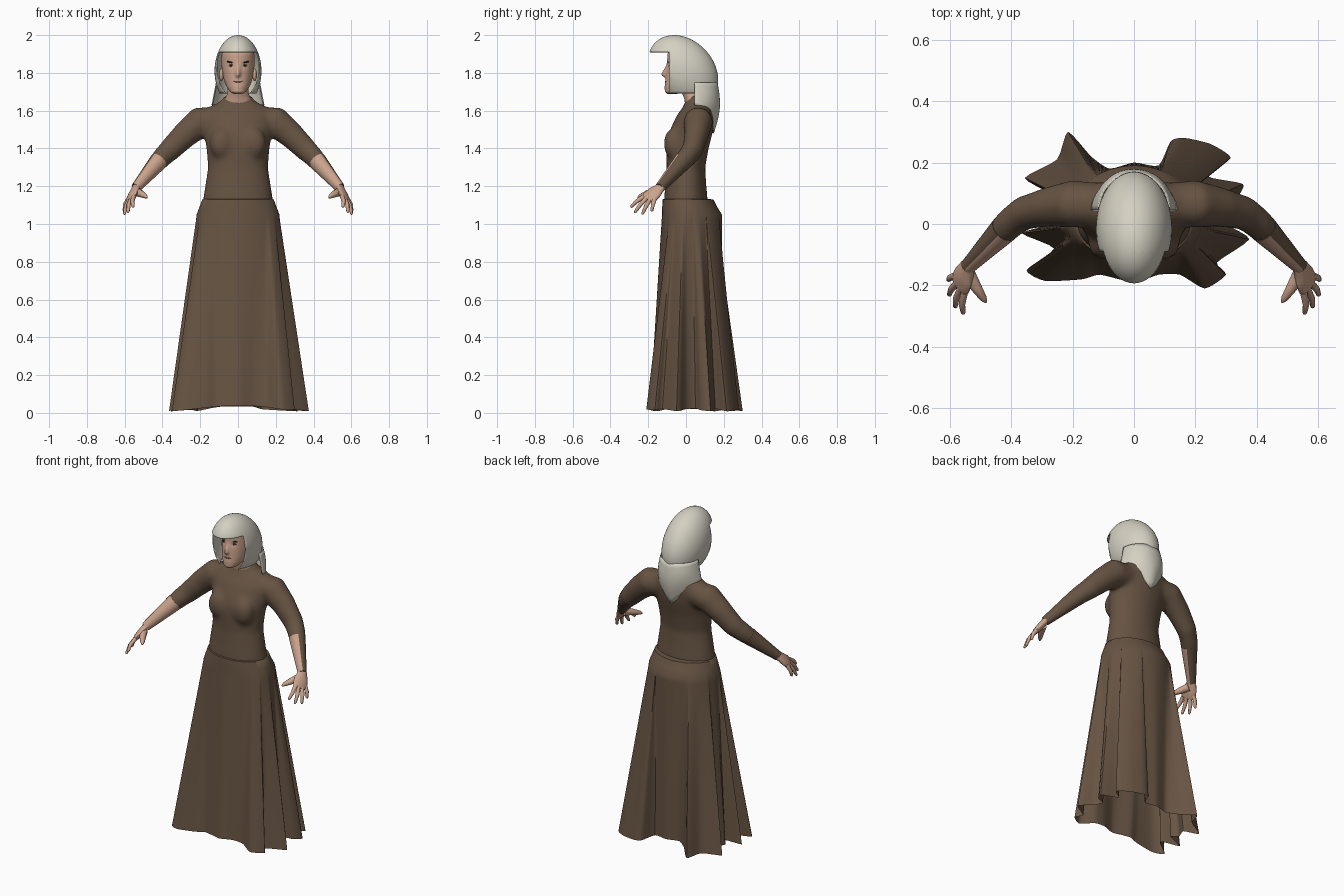
import bpy, bmesh
from math import sin, cos, pi, atan2, radians, exp
from mathutils import Vector, Matrix

if "Cube" in bpy.data.objects:
    bpy.data.objects.remove(bpy.data.objects["Cube"], do_unlink=True)


def material(name, *rgb):
    m = bpy.data.materials.new(name)
    m.use_nodes = True
    m.diffuse_color = (*rgb, 1)
    bsdf = next(n for n in m.node_tree.nodes if n.type == "BSDF_PRINCIPLED")
    bsdf.inputs["Base Color"].default_value = (*rgb, 1)
    bsdf.inputs["Roughness"].default_value = .8
    return m


brown = material("brown cloth", .135, .088, .056)
skin = material("skin", .6, .37, .265)
linen = material("pale linen", .66, .63, .54)
dark = material("dark hair", .03, .02, .015)
lip = material("lip", .3, .19, .16)
white = material("eye white", .6, .56, .52)


def finish(name, bm, *mats, smooth=40, mirror=False):
    bmesh.ops.recalc_face_normals(bm, faces=bm.faces)
    mesh = bpy.data.meshes.new(name)
    bm.to_mesh(mesh)
    bm.free()
    obj = bpy.data.objects.new(name, mesh)
    bpy.context.collection.objects.link(obj)
    for m in mats:
        mesh.materials.append(m)
    bpy.ops.object.select_all(action="DESELECT")
    obj.select_set(True)
    bpy.context.view_layer.objects.active = obj
    bpy.ops.object.shade_smooth_by_angle(angle=radians(smooth))
    if mirror:
        obj.modifiers.new("mirror", "MIRROR")
    return obj


def loft(bm, rings, closed=True, caps=(True, True)):
    rows = [[bm.verts.new(p) for p in ring] for ring in rings]
    n = len(rows[0])
    faces = []
    for a, b in zip(rows, rows[1:]):
        for i in range(n if closed else n - 1):
            j = (i + 1) % n
            faces.append(bm.faces.new((a[i], a[j], b[j], b[i])))
    for row, cap in zip((rows[0], rows[-1]), caps):
        if cap and closed:
            bm.faces.new(row)
    return faces


def oval(z, rx, front, back, n=32):
    mid, half = (front + back) / 2, (back - front) / 2
    return [(rx * cos(2 * pi * i / n), mid + half * sin(2 * pi * i / n), z) for i in range(n)]


def tube(bm, path, side=(0, 0, 1), n=12, sx=1):
    # path items: (point, radius along side, radius across)
    pts = [Vector(p[0]) for p in path]
    rings = []
    for i, (_, ra, rb) in enumerate(path):
        d = (pts[min(i + 1, len(pts) - 1)] - pts[max(i - 1, 0)]).normalized()
        u = Vector(side)
        u = (u - d * u.dot(d)).normalized()
        v = d.cross(u)
        ring = [pts[i] + u * ra * cos(2 * pi * k / n) + v * rb * sin(2 * pi * k / n) for k in range(n)]
        rings.append([(p.x * sx, p.y, p.z) for p in ring])
    return loft(bm, rings)


def ball(bm, loc, size, tilt=0, seg=16):
    mat = Matrix.Translation(loc) @ Matrix.Rotation(tilt, 4, "Y") @ Matrix.Diagonal((*size, 1))
    bmesh.ops.create_uvsphere(bm, u_segments=seg, v_segments=seg // 2 + 2, radius=1, matrix=mat)


# Bodice with sleeves, fused into one cloth surface
bm = bmesh.new()
loft(bm, [oval(*r) for r in (
    (1.06, .185, -.112, .115), (1.13, .186, -.117, .115), (1.2, .175, -.11, .108),
    (1.3, .159, -.103, .102), (1.4, .168, -.105, .12), (1.45, .175, -.1, .133),
    (1.5, .182, -.084, .145), (1.57, .187, -.052, .152), (1.615, .165, -.02, .147),
    (1.645, .1, -.003, .122), (1.685, .066, .002, .1))])
for s in (1, -1):
    ball(bm, (s * .085, -.064, 1.425), (.066, .055, .085))
    tube(bm, [((.1, .065, 1.55), .07, .07), ((.2, .065, 1.54), .084, .078),
              ((.28, .055, 1.473), .071, .065), ((.36, .035, 1.393), .062, .056),
              ((.4, .005, 1.355), .056, .052), ((.445, -.04, 1.303), .047, .045)], n=20, sx=s)
bodice = finish("bodice", bm, brown)
remesh = bodice.modifiers.new("fuse", "REMESH")
remesh.mode, remesh.voxel_size, remesh.use_smooth_shade = "VOXEL", .01, True
soften = bodice.modifiers.new("soften", "SMOOTH")
soften.factor, soften.iterations = .5, 24

# Forearms: cloth on the outer side, bare on the inner front
bm = bmesh.new()
start, wrist = Vector((.42, -.015, 1.333)), Vector((.54, -.138, 1.192))
forearm = [(start.lerp(wrist, i / 8), .05 - .0028 * i, .047 - .0027 * i) for i in range(9)]
faces = tube(bm, forearm, n=24)
bmesh.ops.recalc_face_normals(bm, faces=bm.faces)
for f in faces:
    f.material_index = int(f.normal.dot((-.5, -.85, 0)) > .1)
finish("forearms", bm, brown, skin, mirror=True)

# Hands with spread fingers
bm = bmesh.new()
across = Vector((-.41, -.9, .16)).normalized()
knuckle = Vector((.565, -.195, 1.14))
tube(bm, [(wrist - Vector((.012, -.012, -.016)), .025, .021), (wrist, .028, .02),
          (wrist.lerp(knuckle, .5), .042, .019), (knuckle, .045, .016),
          (knuckle + Vector((.005, -.01, -.012)), .036, .01)], side=across, n=16)
tips = ((.555, -.293, 1.088), (.582, -.272, 1.06), (.602, -.232, 1.05), (.604, -.182, 1.066))
for i, tip in enumerate(tips):
    base, tip = knuckle + across * (.031 - .021 * i), Vector(tip)
    bend = base.lerp(tip, .55) + Vector((.006, 0, .006))
    tube(bm, [(base, .0125, .0125), (bend, .011, .011), (tip.lerp(bend, .15), .008, .008),
              (tip, .003, .003)], n=10)
tube(bm, [((.54, -.16, 1.172), .024, .024), ((.514, -.205, 1.16), .019, .019),
          ((.49, -.242, 1.147), .012, .012), ((.481, -.255, 1.139), .004, .004)], n=10)
finish("hands", bm, skin, mirror=True)

# Skirt: hip oval flowing into a deeply folded hem
hem = [(.3, 0), (.27, .05), (.33, .08), (.355, .13), (.24, .155), (.315, .215), (.25, .26),
       (.165, .28), (.12, .27), (.08, .19), (0, .2), (-.08, .18), (-.14, .22), (-.215, .3),
       (-.25, .21), (-.355, .15), (-.28, .1), (-.3, .04), (-.27, 0), (-.365, -.03),
       (-.26, -.08), (-.35, -.15), (-.29, -.185), (-.17, -.18), (-.11, -.165), (0, -.19),
       (.08, -.165), (.15, -.165), (.23, -.21), (.3, -.165), (.27, -.125), (.375, -.05)]
hem = [Vector(p) for p in hem]
outline = []
for i in range(len(hem)):
    a, b, c, d = (hem[(i + k) % len(hem)] for k in (-1, 0, 1, 2))
    for t in (0, .25, .5, .75):
        tangent_b, tangent_c = (c - a) * .3, (d - b) * .3
        h = t * t * (3 - 2 * t)
        outline.append(b.lerp(c, h) + tangent_b * t * (1 - t) ** 2 - tangent_c * t * t * (1 - t))
rings = []
for k in range(19):
    s = (k / 18) ** 1.2
    ring = []
    for p in outline:
        a = atan2(p.y, p.x)
        hip = Vector((.219 * cos(a), (.19 if p.y > 0 else .127) * sin(a)))
        low = .034 - .14 * (p.length - .2)
        ring.append((*hip.lerp(p, s), 1.05 + (low - 1.05) * s))
    rings.append(ring)
angles = [atan2(p.y, p.x) for p in outline]
waist = [[(rx * cos(a), (back if sin(a) > 0 else front) * sin(a), z) for a in angles]
         for z, rx, front, back in ((1.133, .182, .117, .11), (1.13, .189, .123, .146),
                                    (1.09, .204, .126, .165))]
bm = bmesh.new()
loft(bm, waist + rings, caps=(True, False))
finish("skirt", bm, brown, smooth=50)

# Head: lofted skull with the nose and eye sockets pressed into the face
profile = ((1.688, .022, -.1, -.05), (1.7, .042, -.112, -.02), (1.725, .06, -.113, .04),
           (1.76, .074, -.109, .085), (1.8, .083, -.105, .11), (1.85, .088, -.1, .11),
           (1.9, .086, -.098, .08), (1.93, .07, -.085, .03), (1.95, .035, -.07, -.01))
rings = []
for low, high in zip(profile, profile[1:]):
    for k in range(5):
        rings.append(oval(*(a + (b - a) * k / 5 for a, b in zip(low, high)), n=96))
bm = bmesh.new()
loft(bm, rings + [oval(*profile[-1], n=96)])
for v in bm.verts:
    x, y, z = v.co
    if y < -.03:
        drop = z - 1.79
        nose = exp(-(x / .012) ** 2 - (drop / (.036 if drop > 0 else .012)) ** 2)
        socket = exp(-((abs(x) - .032) / .014) ** 2 - ((z - 1.838) / .012) ** 2)
        v.co.y += .006 * socket - .024 * nose

# Neck and ears
loft(bm, [oval(1.58, .07, .0, .1), oval(1.66, .071, -.008, .085), oval(1.69, .056, -.02, .085),
          oval(1.76, .054, -.05, .08)])
for s in (1, -1):
    ball(bm, (s * .088, -.01, 1.79), (.012, .022, .034))
finish("head", bm, skin, smooth=70)

# Facial features
for name, mat, loc, size, tilt in (
        ("brows", dark, (.038, -.0885, 1.856), (.022, .005, .0045), -.2),
        ("eyes", white, (.036, -.0865, 1.837), (.013, .004, .005), 0),
        ("lashes", dark, (.036, -.0875, 1.842), (.015, .004, .0028), .1),
        ("irises", dark, (.036, -.089, 1.837), (.004, .003, .004), 0)):
    bm = bmesh.new()
    ball(bm, loc, size, tilt)
    finish(name, bm, mat, mirror=True)
bm = bmesh.new()
ball(bm, (0, -.106, 1.754), (.025, .006, .005))
finish("lips", bm, lip)

# Coif: forward-leaning shell with a squared face opening
bm = bmesh.new()
ball(bm, (0, -.018, 1.81), (.124, .18, .19), seg=48)
for v in bm.verts:
    v.co.y -= .25 * (v.co.z - 1.82)
face_y, brow_z, hem_z = -.09, 1.91, 1.69
for co, no in (((0, 0, hem_z), (0, 0, 1)), ((0, 0, brow_z), (0, 0, 1)), ((0, face_y, 0), (0, 1, 0))):
    bmesh.ops.bisect_plane(bm, geom=bm.verts[:] + bm.edges[:] + bm.faces[:], plane_co=co, plane_no=no)
gone = [f for f in bm.faces if (c := f.calc_center_median()).z < hem_z
        or (c.z < brow_z and c.y < face_y)]
bmesh.ops.delete(bm, geom=gone, context="FACES")
finish("coif", bm, linen).modifiers.new("thickness", "SOLIDIFY").thickness = .004

# Back veil: curved sheet tapering to a point between the shoulders
bm = bmesh.new()
rows = []
for k in range(9):
    t = k / 8
    row = []
    for a in (pi * i / 24 for i in range(25)):
        z = 1.75 - t * (.27 - .15 * abs(cos(a)))
        rx = .117 + .19 * (1.75 - z)
        back = .122 + .022 * sin(pi * t) - .02 * t
        row.append((rx * cos(a), .045 + back * sin(a), z))
    rows.append(row)
loft(bm, rows, closed=False)
finish("back_veil", bm, linen).modifiers.new("thickness", "SOLIDIFY").thickness = .006
